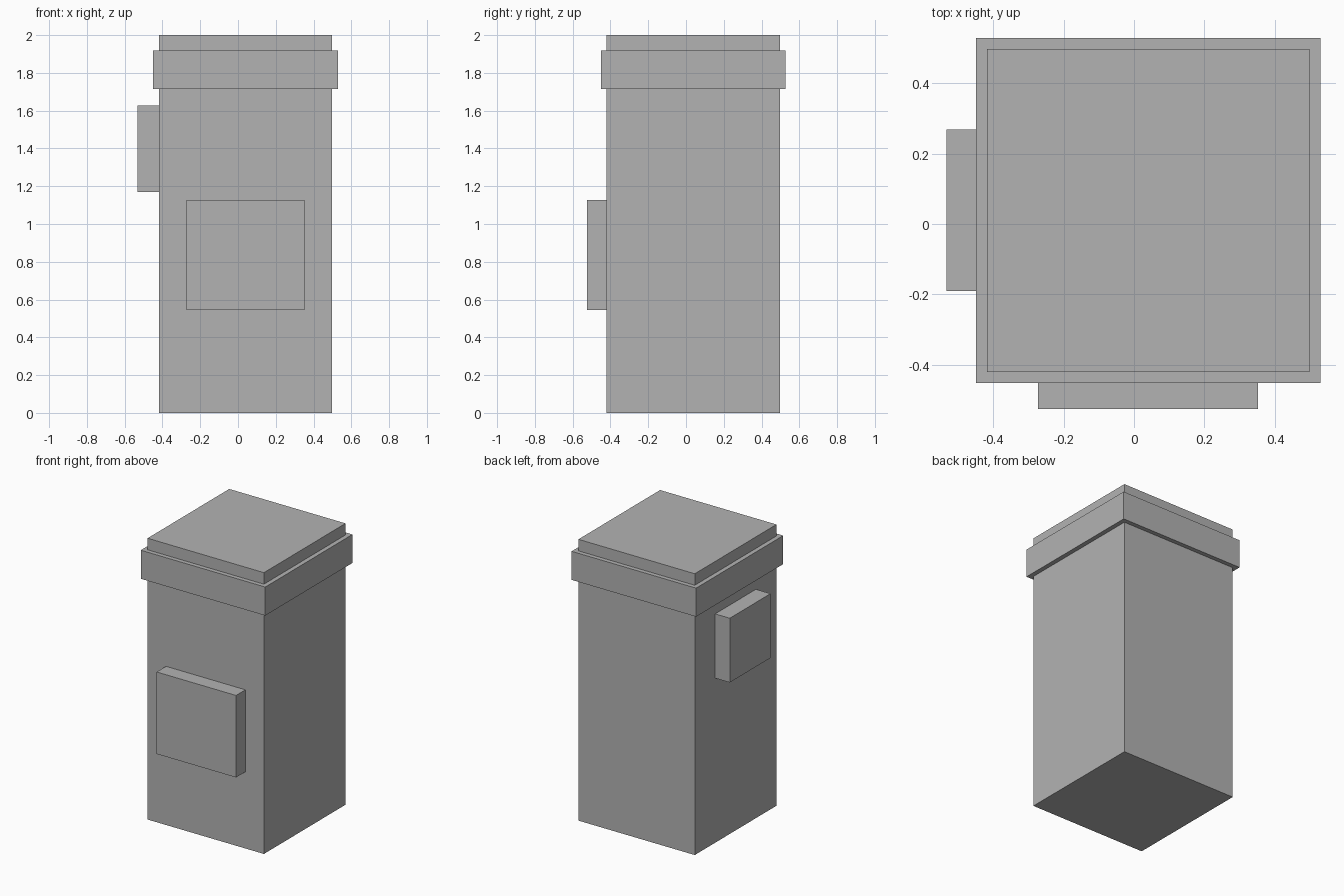
import bpy

if "Cube" in bpy.data.objects:
    bpy.data.objects.remove(bpy.data.objects["Cube"])

# One plain grey for the whole model
grey = bpy.data.materials.new("plain_grey")
grey.diffuse_color = (0.45, 0.45, 0.45, 1.0)
grey.use_nodes = True
grey.node_tree.nodes["Principled BSDF"].inputs["Base Color"].default_value = grey.diffuse_color


def box(name, x, y, z):
    """Add a box spanning the given (min, max) range on each axis."""
    spans = (x, y, z)
    bpy.ops.mesh.primitive_cube_add(size=1, location=[(a + b) / 2 for a, b in spans])
    obj = bpy.context.object
    obj.name = name
    obj.scale = [b - a for a, b in spans]
    bpy.ops.object.transform_apply(location=False, rotation=False, scale=True)
    obj.data.materials.append(grey)
    return obj


# Tall square column
box("column", (-0.417, 0.498), (-0.42, 0.497), (0.0, 2.0))
# Collar around the top
box("collar", (-0.449, 0.53), (-0.451, 0.528), (1.715, 1.918))
# Raised panel on the front
box("front_panel", (-0.272, 0.352), (-0.525, -0.40), (0.545, 1.128))
# Smaller raised panel on the left side
box("side_panel", (-0.532, -0.40), (-0.19, 0.268), (1.17, 1.627))
